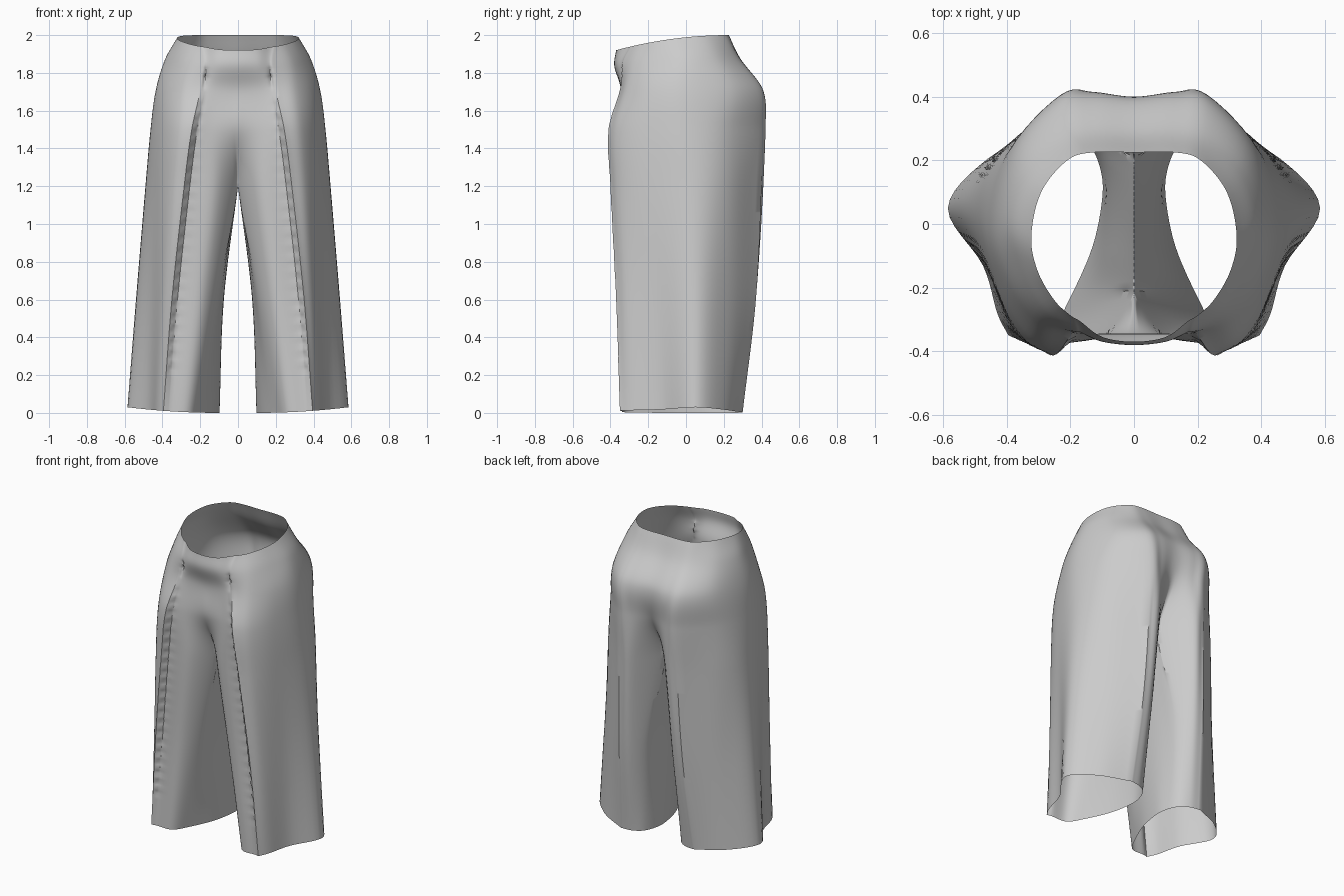
import bpy
import bmesh
import math
from mathutils import Vector

cube = bpy.data.objects.get("Cube")
if cube:
    bpy.data.objects.remove(cube)

# Heights of the key sections, from hem to waist
HEIGHTS = [0, 0.6, 1.2, 1.5, 1.71, 1.88, 2]
# How far the front panel sits behind the pleat edge at each height
PLEAT_DEPTH = [0.01, 0.03, 0.035, 0.035, 0.005, -0.01, -0.018]
STEPS = 6          # columns per section span
ROWS = 100

# Outer half-sections: front centre, panel, pleat, side, back crease, back centre
legs = [
    [(.2, -.23), (.26, -.325), (.395, -.35), (.43, -.28), (.475, -.13),
     (.585, .05), (.46, .205), (.27, .3), (.2, .29), (.14, .25)],
    [(.11, -.235), (.19, -.335), (.35, -.37), (.4, -.31), (.455, -.16),
     (.54, .05), (.43, .22), (.235, .37), (.165, .36), (.1, .28)],
    [(0, -.22), (.11, -.35), (.285, -.4), (.36, -.35), (.43, -.21),
     (.49, .03), (.42, .22), (.215, .4), (.13, .395), (0, .22)],
]
hips = [
    [(0, -.352), (.12, -.362), (.245, -.41), (.335, -.355), (.415, -.21),
     (.463, 0), (.405, .215), (.22, .405), (.12, .405), (0, .365)],
    [(0, -.345), (.1, -.345), (.2, -.35), (.305, -.31), (.395, -.18),
     (.435, 0), (.375, .235), (.235, .39), (.13, .405), (0, .395)],
    [(0, -.38), (.1, -.37), (.19, -.335), (.285, -.27), (.355, -.14),
     (.385, 0), (.335, .16), (.22, .265), (.12, .285), (0, .28)],
    [(0, -.37), (.1, -.355), (.2, -.287), (.25, -.24), (.302, -.15),
     (.323, -.04), (.292, .1), (.21, .2), (.13, .225), (0, .225)],
]
# Inseam points that close each leg, back to front
inseams = [
    [(.105, .17), (.1, .08), (.13, -.07)],
    [(.08, .18), (.075, .06), (.085, -.08)],
    [(0, .12), (0, 0), (0, -.1)],
]


def hermite(a, b, ta, tb, t):
    """Cubic between a and b with end tangents ta and tb."""
    s = 1 - t
    return (a * (1 + 2 * t) * s * s + ta * t * s * s
            + b * t * t * (3 - 2 * t) - tb * t * t * s)


def section(level):
    """Smooth, dense section at one key height, with sharp pleat edges."""
    pts = [Vector(p) for p in (legs + hips)[level]]
    pts.insert(2, pts[2] + Vector((-0.03, PLEAT_DEPTH[level])))
    closed = level < len(legs)
    if closed:
        pts += [Vector(p) for p in inseams[level]]
    n = len(pts)
    creases = (2, 3, 8) if closed else (2, 3) if level < 5 else ()

    def tangent(i, other):
        if i in creases:
            return (pts[other] - pts[i]) * (1 if other > i else -1)
        if closed:
            return (pts[(i + 1) % n] - pts[i - 1]) / 2
        if i in (0, n - 1):                 # meets its mirror image squarely
            return Vector((abs(pts[other].x) * (1 if i == 0 else -1), 0))
        return (pts[i + 1] - pts[i - 1]) / 2

    dense = []
    for i in range(n if closed else n - 1):
        j = (i + 1) % n
        ta, tb = tangent(i, j), tangent(j, i)
        dense += [hermite(pts[i], pts[j], ta, tb, k / STEPS) for k in range(STEPS)]
    if not closed:
        dense.append(pts[-1])

    # Raised outer hem and dipped front waist
    rim = {5: 0.5, 6: 1}.get(level, 0)
    out = []
    for p in dense:
        z = HEIGHTS[level] - rim * 0.08 * ((0.225 - p.y) / 0.595) ** 2
        if level == 0:
            z += 0.03 * max(0, (p.x - 0.1) / 0.485) ** 2
        out.append(Vector((max(0, p.x), p.y, z)))
    return out


rings = [section(i) for i in range(len(HEIGHTS))]
outer_count = len(rings[-1])
leg_count = len(rings[0])


def column_point(col, h):
    """Point on one vertical column at nominal height h."""
    keys = [r[col] for r in rings if col < len(r)]
    last = len(keys) - 1
    i = max(k for k in range(last) if HEIGHTS[k] <= h)

    def slope(k):
        lo, hi = max(0, k - 1), min(last, k + 1)
        return (keys[hi] - keys[lo]) / (HEIGHTS[hi] - HEIGHTS[lo])

    gap = HEIGHTS[i + 1] - HEIGHTS[i]
    p = hermite(keys[i], keys[i + 1], slope(i) * gap, slope(i + 1) * gap,
                (h - HEIGHTS[i]) / gap)
    # Ripples down the pleat fold, and the stitched dart above it
    fold = math.exp(-((col - 2.4 * STEPS) / 2.5) ** 2)
    if 0.2 < h < 1.65:
        p.y += 0.006 * fold * math.sin(h * 90)
    p.y += 0.02 * fold * math.exp(-((h - 1.8) / 0.06) ** 2) * (1 + 0.4 * math.sin(h * 120))
    p.x = 0 if p.x < 0.0005 or (h >= 1.2 and col in (0, outer_count - 1)) else p.x
    return p


# Trousers: one half lofted, then mirrored
bm = bmesh.new()
crotch_row = round(ROWS * 0.6)
grid = []
for r in range(ROWS + 1):
    count = leg_count if r <= crotch_row else outer_count
    height = HEIGHTS[2] if r == crotch_row else 2 * r / ROWS
    grid.append([bm.verts.new(column_point(c, height)) for c in range(count)])
for r in range(ROWS):
    low, high = grid[r], grid[r + 1]
    spans = leg_count if r < crotch_row else outer_count - 1
    for c in range(spans):
        d = (c + 1) % leg_count
        bm.faces.new((low[c], low[d], high[d], high[c]))

mesh = bpy.data.meshes.new("trousers")
bm.to_mesh(mesh)
bm.free()
trousers = bpy.data.objects.new("trousers", mesh)
bpy.context.collection.objects.link(trousers)

mirror = trousers.modifiers.new("mirror", "MIRROR")
mirror.use_clip = True
mirror.merge_threshold = 0.0004

# Plain cloth colour
cloth = bpy.data.materials.new("grey cloth")
cloth.use_nodes = True
grey = (0.6, 0.6, 0.6, 1)
cloth.diffuse_color = grey
cloth.node_tree.nodes["Principled BSDF"].inputs["Base Color"].default_value = grey
mesh.materials.append(cloth)

bpy.context.view_layer.objects.active = trousers
trousers.select_set(True)
bpy.ops.object.shade_smooth_by_angle(angle=math.radians(40))
